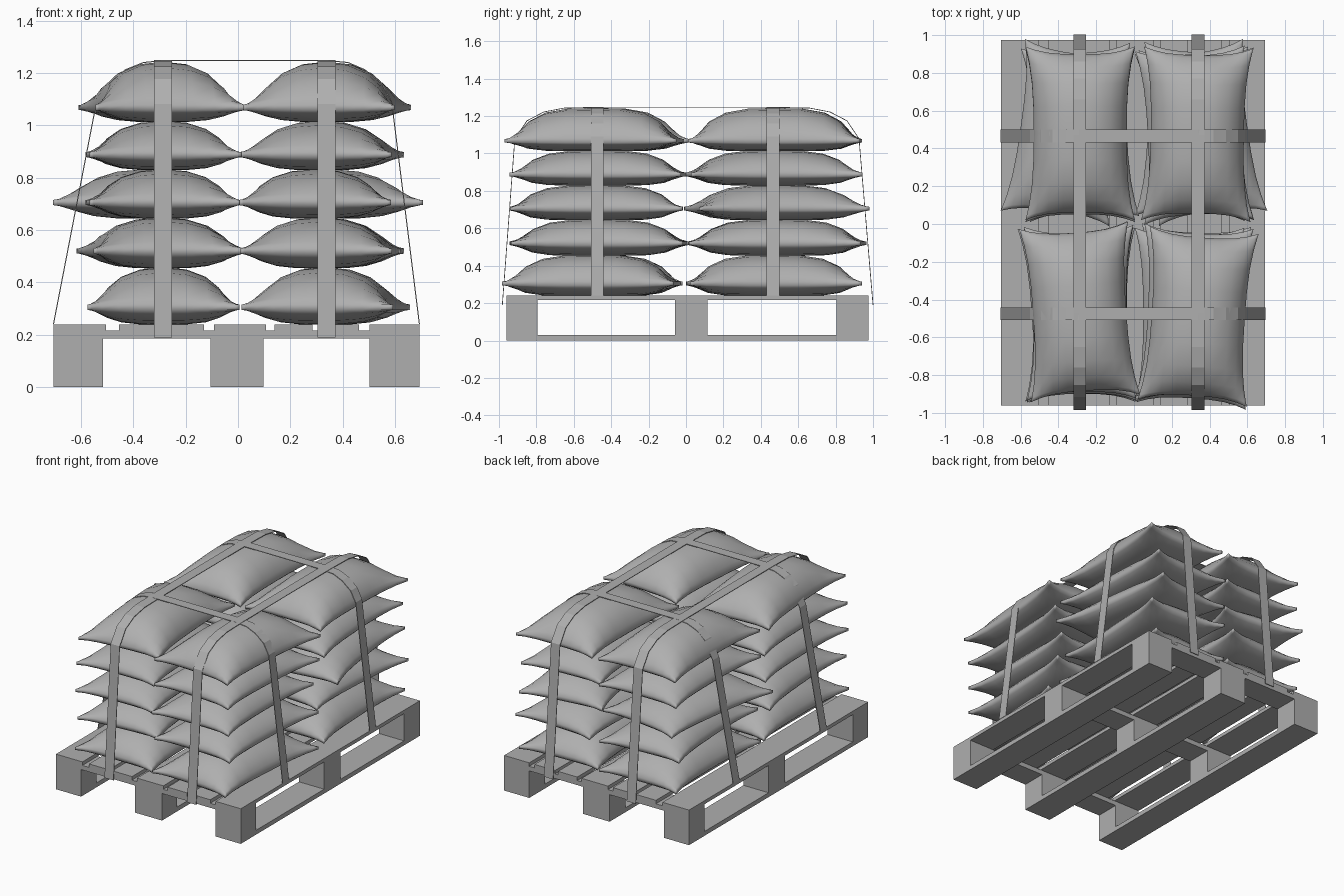
import bpy, bmesh
from math import sin, pi, radians

if "Cube" in bpy.data.objects:
    bpy.data.objects.remove(bpy.data.objects["Cube"])

grey = bpy.data.materials.new("mid_grey")
grey.diffuse_color = (0.43, 0.43, 0.43, 1)
grey.use_nodes = True
grey.node_tree.nodes["Principled BSDF"].inputs["Base Color"].default_value = grey.diffuse_color


def finish(bm, name):
    me = bpy.data.meshes.new(name)
    bmesh.ops.recalc_face_normals(bm, faces=bm.faces)
    bm.to_mesh(me)
    bm.free()
    me.materials.append(grey)
    ob = bpy.data.objects.new(name, me)
    bpy.context.collection.objects.link(ob)
    return ob


def box(name, x, y, z):
    bm = bmesh.new()
    bmesh.ops.create_cube(bm, size=1)
    for v in bm.verts:
        for i, (lo, hi) in enumerate((x, y, z)):
            v.co[i] = hi if v.co[i] > 0 else lo
    return finish(bm, name)


# Pallet: bottom runners, blocks, cross boards, deck boards
skids = [(-0.705, -0.515), (-0.105, 0.097), (0.503, 0.693)]
rows = [(-0.96, -0.795), (-0.06, 0.115), (0.805, 0.975)]
for x in skids:
    box("pallet_runner", x, (-0.96, 0.975), (0, 0.03))
    for y in rows:
        box("pallet_block", x, y, (0.03, 0.185))
for y in rows:
    box("pallet_cross_board", (-0.705, 0.693), y, (0.185, 0.216))
for x in [(-0.705, -0.505), (-0.455, -0.305), (-0.28, -0.13), (-0.092, 0.107),
          (0.14, 0.285), (0.308, 0.463), (0.503, 0.693)]:
    box("pallet_deck_board", x, (-0.96, 0.975), (0.216, 0.24))


# Pillow-shaped sack: two domed sheets joined by a thin blunt seam
def sack(name, loc, rot, up, down, n=10, rim=0.01):
    bm = bmesh.new()
    ts = [sin(pi / 2 * (2 * i / n - 1)) for i in range(n + 1)]
    for s, h, p, q in ((1, up, 2.2, 3.2), (-1, down, 3, 5)):
        grid = []
        for u in ts:
            row = []
            for v in ts:
                x = 0.29 * u * (1 - 0.15 * (1 - abs(v) ** 3) * u * u)
                y = 0.46 * v * (1 - 0.09 * (1 - abs(u) ** 3) * v * v)
                f = max(0, (1 - abs(u) ** p) * (1 - abs(v) ** q)) ** 0.8
                row.append(bm.verts.new((x, y, s * (rim + (h - rim) * f))))
            grid.append(row)
        for i in range(n):
            for j in range(n):
                bm.faces.new((grid[i][j], grid[i + 1][j],
                              grid[i + 1][j + 1], grid[i][j + 1]))
    bmesh.ops.bridge_loops(bm, edges=[e for e in bm.edges if e.is_boundary])
    ob = finish(bm, name)
    ob.location = loc
    ob.rotation_euler.z = radians(rot)
    return ob


# Layers: bottom, seam, top, then (x, y, turn) for front left/right, back left/right
layers = [
    (0.238, 0.305, 0.458, [(-0.285, -0.48, 0), (0.335, -0.505, -4),
                           (-0.285, 0.47, 0), (0.33, 0.47, 2)]),
    (0.453, 0.52, 0.648, [(-0.295, -0.465, 4), (0.315, -0.465, -2),
                          (-0.285, 0.485, 3), (0.32, 0.49, -3)]),
    (0.643, 0.705, 0.832, [(-0.285, -0.48, 1), (0.295, -0.48, 0),
                           (-0.355, 0.485, -8), (0.355, 0.485, 8)]),
    (0.828, 0.888, 1.017, [(-0.285, -0.47, 1), (0.32, -0.47, -3),
                           (-0.285, 0.47, 0), (0.32, 0.47, 3)]),
    (1.012, 1.068, 1.243, [(-0.288, -0.465, 4), (0.34, -0.49, -4),
                           (-0.285, 0.48, 0), (0.335, 0.475, -1)]),
]
sacks = []
for lo, seam, hi, spots in layers:
    for x, y, r in spots:
        sacks.append(sack("sack", (x, y, seam), r, hi - seam, seam - lo))
bpy.ops.object.select_all(action='DESELECT')
for ob in sacks:
    ob.select_set(True)
bpy.context.view_layer.objects.active = sacks[0]
bpy.ops.object.shade_smooth_by_angle(angle=radians(100))


# Flat tie-down bands swept across the load
def strap(name, path, centre, along_x, w=0.034):
    bm = bmesh.new()
    prev = None
    for a, z in path:
        pair = [bm.verts.new((a, centre + s, z) if along_x else (centre + s, a, z))
                for s in (-w, w)]
        if prev:
            bm.faces.new((prev[0], prev[1], pair[1], pair[0]))
        prev = pair
    ob = finish(bm, name)
    mod = ob.modifiers.new("thickness", 'SOLIDIFY')
    mod.thickness = 0.004
    mod.offset = 0


side = [(-0.705, 0.24), (-0.55, 1.04), (-0.49, 1.16), (-0.43, 1.212), (-0.36, 1.24),
        (-0.29, 1.247), (0.34, 1.247), (0.42, 1.24), (0.485, 1.212), (0.55, 1.16),
        (0.587, 1.09), (0.693, 0.24)]
for y in (-0.475, 0.465):
    strap("cross_strap", side, y, True)
length = [(-0.982, 0.19), (-0.915, 1.08), (-0.85, 1.175), (-0.76, 1.222), (-0.65, 1.243),
          (-0.47, 1.247), (0.47, 1.247), (0.66, 1.243), (0.77, 1.222), (0.86, 1.175),
          (0.925, 1.08), (1.0, 0.19)]
for x in (-0.287, 0.338):
    strap("lengthwise_strap", length, x, False)
